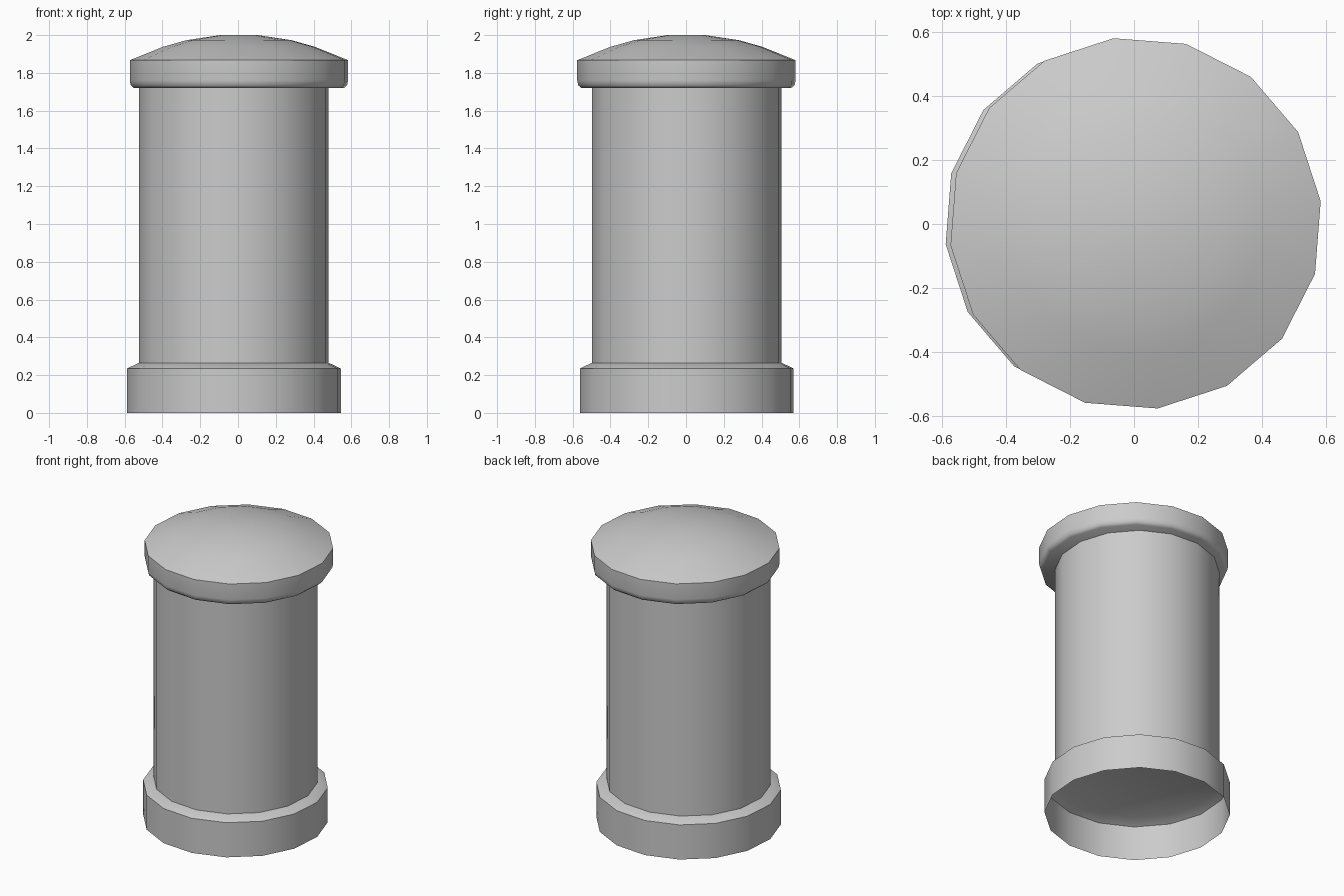
import bpy, bmesh, math

if "Cube" in bpy.data.objects:
    bpy.data.objects.remove(bpy.data.objects["Cube"])

SIDES = 16
TURN = math.radians(6.8)


def lathe(name, profile, center, cap_start=False, cap_end=False, smooth_angle=30):
    """Spin a (radius, z) profile into a 16-sided shell."""
    bm = bmesh.new()
    rings = []
    for r, z in profile:
        ring = []
        for i in range(SIDES):
            a = TURN + 2 * math.pi * i / SIDES
            ring.append(bm.verts.new((center[0] + r * math.cos(a),
                                      center[1] + r * math.sin(a), z)))
        rings.append(ring)
    for lo, hi in zip(rings, rings[1:]):
        for i in range(SIDES):
            j = (i + 1) % SIDES
            bm.faces.new((lo[i], lo[j], hi[j], hi[i]))
    if cap_start:
        bm.faces.new(rings[0][::-1])
    if cap_end:
        bm.faces.new(rings[-1])
    mesh = bpy.data.meshes.new(name)
    bm.to_mesh(mesh)
    bm.free()
    obj = bpy.data.objects.new(name, mesh)
    bpy.context.collection.objects.link(obj)
    bpy.ops.object.select_all(action='DESELECT')
    obj.select_set(True)
    bpy.context.view_layer.objects.active = obj
    bpy.ops.object.shade_smooth_by_angle(angle=math.radians(smooth_angle))
    return obj


POST = (-0.022, 0.004)
LID = (0.005, 0.002)

# Hollow base collar, open underneath, with a sloped shoulder
lathe("base_collar", [(0.570, 0), (0.570, 0.235), (0.506, 0.265)], POST, cap_end=True)

# Main column
lathe("column", [(0.506, 0.265), (0.506, 1.73)], POST)

# Overhanging lid with a rounded lower lip and a shallow dome
lathe("domed_lid",
      [(0.560, 1.72), (0.577, 1.735), (0.582, 1.76), (0.582, 1.867),
       (0.405, 1.938), (0.28, 1.973), (0.10, 2.0)],
      LID, cap_start=True, cap_end=True, smooth_angle=42)
